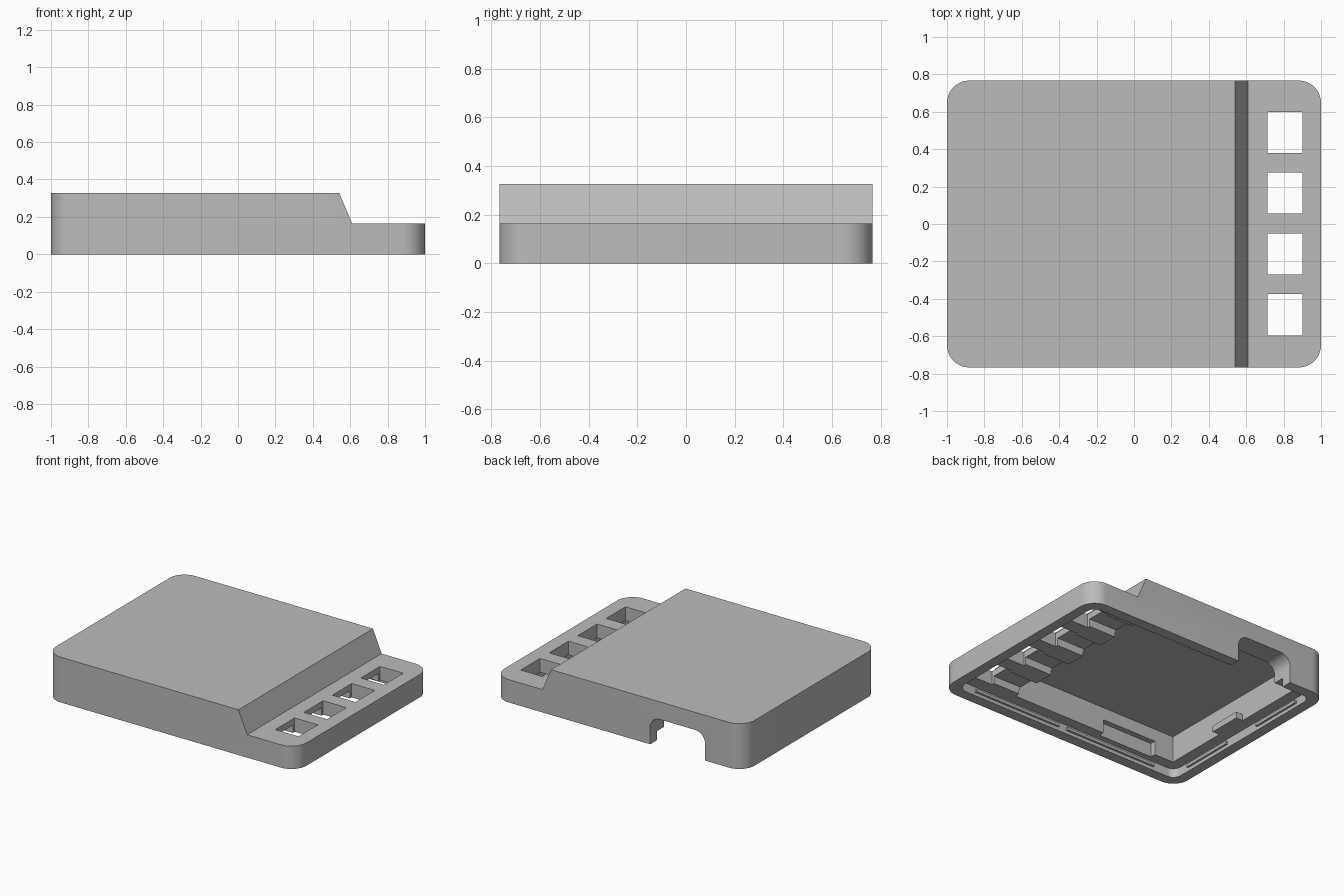
import bpy, math

scene = bpy.context.scene
if "Cube" in bpy.data.objects:
    bpy.data.objects.remove(bpy.data.objects["Cube"], do_unlink=True)

grey = bpy.data.materials.new("plain grey")
grey.use_nodes = True
COLOR = (0.5, 0.5, 0.5, 1)
grey.diffuse_color = COLOR
grey.node_tree.nodes["Principled BSDF"].inputs["Base Color"].default_value = COLOR


def prism(name, outline, lo, hi, axis="z"):
    """Extrude a 2D outline along z (outline is x, y) or along y (outline is x, z)."""
    n = len(outline)
    place = (lambda p, h: (p[0], p[1], h)) if axis == "z" else (lambda p, h: (p[0], h, p[1]))
    verts = [place(p, h) for h in (lo, hi) for p in outline]
    faces = [list(range(n))[::-1], list(range(n, 2 * n))]
    faces += [[i, (i + 1) % n, (i + 1) % n + n, i + n] for i in range(n)]
    if axis == "y":
        faces = [f[::-1] for f in faces]
    mesh = bpy.data.meshes.new(name)
    mesh.from_pydata(verts, [], faces)
    mesh.materials.append(grey)
    obj = bpy.data.objects.new(name, mesh)
    scene.collection.objects.link(obj)
    return obj


def rounded(x0, x1, y0, y1, r, steps=10):
    """Counter-clockwise rounded rectangle."""
    pts = []
    corners = [(x1 - r, y1 - r), (x0 + r, y1 - r), (x0 + r, y0 + r), (x1 - r, y0 + r)]
    for k, (cx, cy) in enumerate(corners):
        for i in range(steps + 1):
            a = math.pi / 2 * (k + i / steps)
            pts.append((cx + r * math.cos(a), cy + r * math.sin(a)))
    return pts


def box(name, x0, x1, y0, y1, z0, z1):
    return prism(name, [(x0, y0), (x1, y0), (x1, y1), (x0, y1)], z0, z1)


def cut(target, cutter):
    mod = target.modifiers.new("cut", "BOOLEAN")
    mod.operation = "DIFFERENCE"
    mod.solver = "EXACT"
    mod.object = cutter
    bpy.context.view_layer.objects.active = target
    bpy.ops.object.modifier_apply(modifier=mod.name)
    bpy.data.objects.remove(cutter, do_unlink=True)


# Shell with rounded vertical corners
shell = prism("case_shell", rounded(-1, 1, -0.767, 0.767, 0.12), 0, 0.327)

# Sloped step down to the low strip
cut(shell, prism("step", [(0.61, 0.165), (1.2, 0.165), (1.2, 0.5), (0.468, 0.5)], -1, 1, "y"))

# Rim recess for the base plate, then the main cavity
cut(shell, prism("recess", rounded(-0.925, 0.925, -0.69, 0.69, 0.06), -0.1, 0.065))
cut(shell, prism("cavity", [(-0.845, 0), (0.5, 0), (0.5, 0.09), (0.43, 0.255), (-0.845, 0.255)],
                 -0.61, 0.61, "y"))

# Four port windows, each with a channel back into the cavity
for i in range(4):
    y = 0.49 - 0.325 * i
    cut(shell, box("window", 0.715, 0.9, y - 0.11, y + 0.11, 0, 0.3))
    cut(shell, box("channel", 0.44, 0.75, y - 0.09, y + 0.09, 0, 0.12))

# Cable opening in the back wall and shallow pocket in the front wall
cut(shell, prism("opening", rounded(-0.69, -0.25, -0.2, 0.2, 0.08), 0.55, 0.9, "y"))
cut(shell, box("pocket", -0.69, -0.25, -0.65, -0.58, 0.02, 0.165))

bpy.ops.object.select_all(action="DESELECT")
shell.select_set(True)
bpy.context.view_layer.objects.active = shell
bpy.ops.object.shade_smooth_by_angle(angle=math.radians(30))

# Small locating tab on the end wall
box("locating_tab", -0.86, -0.79, -0.14, 0.1, 0.065, 0.11)

# Snap ridges along the rim
for side in (-1, 1):
    ends = sorted((side * 0.675, side * 0.7))
    box("long_side_ridge", 0.07, 0.78, *ends, 0.025, 0.045)
    if side < 0:
        box("long_side_ridge", -0.74, 0.0, *ends, 0.025, 0.045)
    box("end_ridge", -0.935, -0.91, *sorted((side * 0.15, side * 0.55)), 0.025, 0.045)
